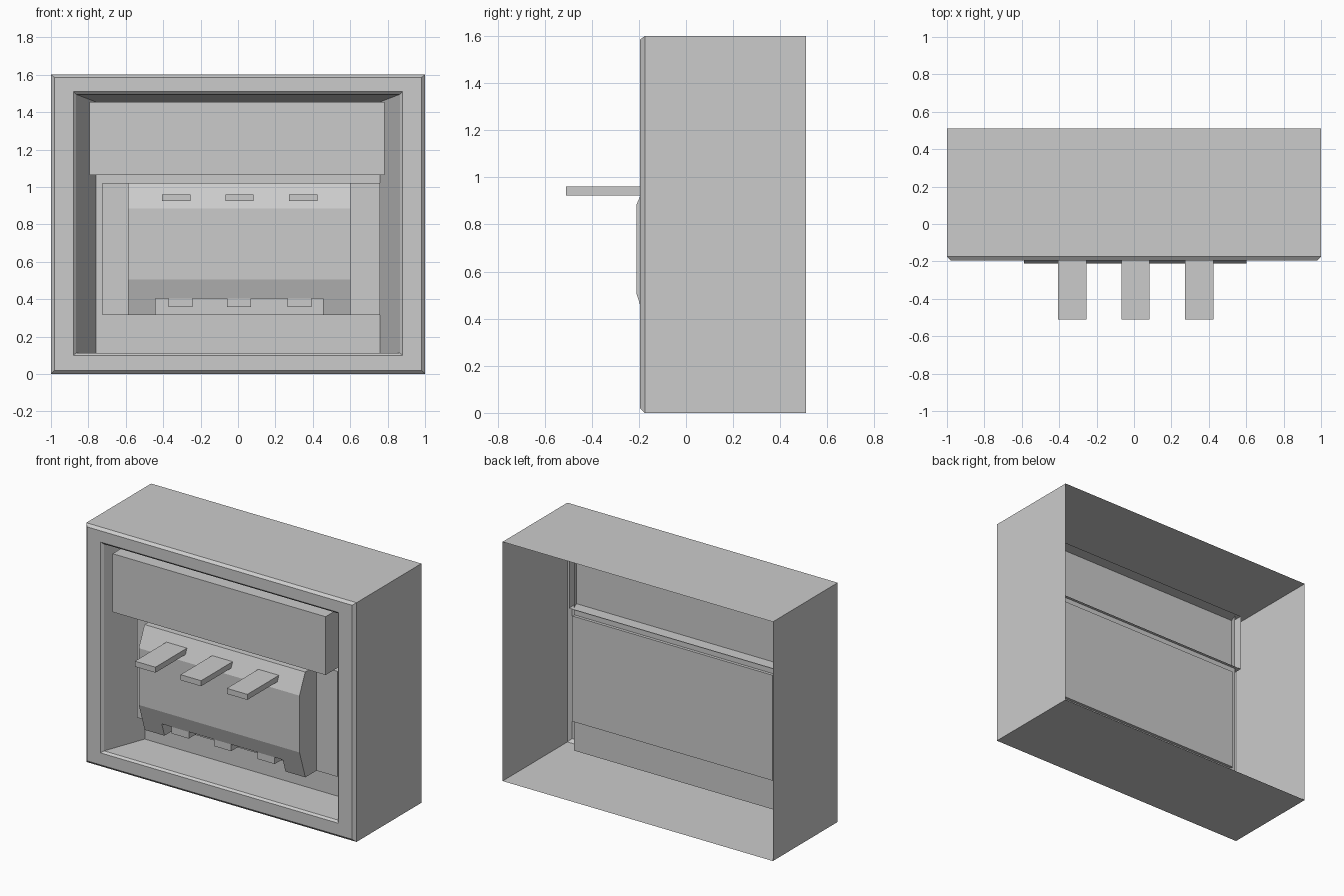
import bpy, bmesh

if "Cube" in bpy.data.objects:
    bpy.data.objects.remove(bpy.data.objects["Cube"])


def finish(name, bm, recalc=True):
    if recalc:
        bmesh.ops.recalc_face_normals(bm, faces=bm.faces[:])
    me = bpy.data.meshes.new(name)
    bm.to_mesh(me)
    bm.free()
    ob = bpy.data.objects.new(name, me)
    bpy.context.collection.objects.link(ob)
    return ob


def loft(name, rings, cap=False):
    """Skin rectangles (x0, x1, z0, z1, y) from back to front."""
    bm = bmesh.new()
    loops = [[bm.verts.new(p) for p in ((a, y, c), (b, y, c), (b, y, d), (a, y, d))]
             for a, b, c, d, y in rings]
    for p, q in zip(loops, loops[1:]):
        for i in range(4):
            j = (i + 1) % 4
            bm.faces.new((p[i], p[j], q[j], q[i]))
    if cap:
        bm.faces.new(loops[-1])
    return finish(name, bm, False)


def box(name, x0, x1, y0, y1, z0, z1):
    bm = bmesh.new()
    bmesh.ops.create_cube(bm, size=1)
    for v in bm.verts:
        v.co = (x1 if v.co.x > 0 else x0, y1 if v.co.y > 0 else y0, z1 if v.co.z > 0 else z0)
    return finish(name, bm)


def plate(name, x0, x1, z0, z1, y):
    bm = bmesh.new()
    bm.faces.new([bm.verts.new(p) for p in ((x0, y, z0), (x1, y, z0), (x1, y, z1), (x0, y, z1))])
    return finish(name, bm, False)


def prism(name, profile, x0, x1):
    """Extrude a (y, z) profile along x."""
    bm = bmesh.new()
    face = bm.faces.new([bm.verts.new((x0, y, z)) for y, z in profile])
    ext = bmesh.ops.extrude_face_region(bm, geom=[face])
    bmesh.ops.translate(bm, vec=(x1 - x0, 0, 0),
                        verts=[g for g in ext["geom"] if isinstance(g, bmesh.types.BMVert)])
    return finish(name, bm)


# Outer housing: open back, bevelled frame, tapered recess
loft("housing", [
    (-1, 1, 0, 1.6, 0.51),
    (-1, 1, 0, 1.6, -0.175),
    (-0.98, 0.98, 0.02, 1.585, -0.195),
    (-0.88, 0.88, 0.10, 1.51, -0.195),
    (-0.865, 0.865, 0.112, 1.495, -0.18),
    (-0.76, 0.76, 0.112, 1.455, 0.10),
])

# Panel at the back of the recess
plate("back_panel", -0.76, 0.76, 0.112, 1.065, 0.10)

# Upper cover with a pocket behind it
sides = (-0.793, 0.783, 1.065, 1.455)
loft("upper_cover", [(*sides, 0.12), (*sides, -0.193)], cap=True)
plate("upper_cover_back", *sides, 0.04)

# Mechanism block through the panel
box("mechanism_block", -0.725, 0.758, -0.03, 0.12, 0.315, 1.02)

# Chamfered switch cover, notched along its lower edge
cover = prism("switch_cover", [(-0.03, 1.02), (-0.15, 1.02), (-0.21, 0.885),
                               (-0.21, 0.505), (-0.148, 0.315), (-0.03, 0.315)], -0.587, 0.602)
notch = box("notch_cutter", -0.44, 0.455, -0.4, -0.032, 0.2, 0.405)
notch.hide_render = True
notch.hide_viewport = True
mod = cover.modifiers.new("notch", 'BOOLEAN')
mod.operation = 'DIFFERENCE'
mod.solver = 'EXACT'
mod.object = notch

# Levers above and terminals below
for i, (lever_x, pin_x) in enumerate(((-0.33, -0.308), (0.008, 0.006), (0.35, 0.328))):
    box(f"lever_{i + 1}", lever_x - 0.076, lever_x + 0.076, -0.51, -0.12, 0.924, 0.961)
    box(f"terminal_{i + 1}", pin_x - 0.064, pin_x + 0.064, -0.172, -0.035, 0.357, 0.43)
